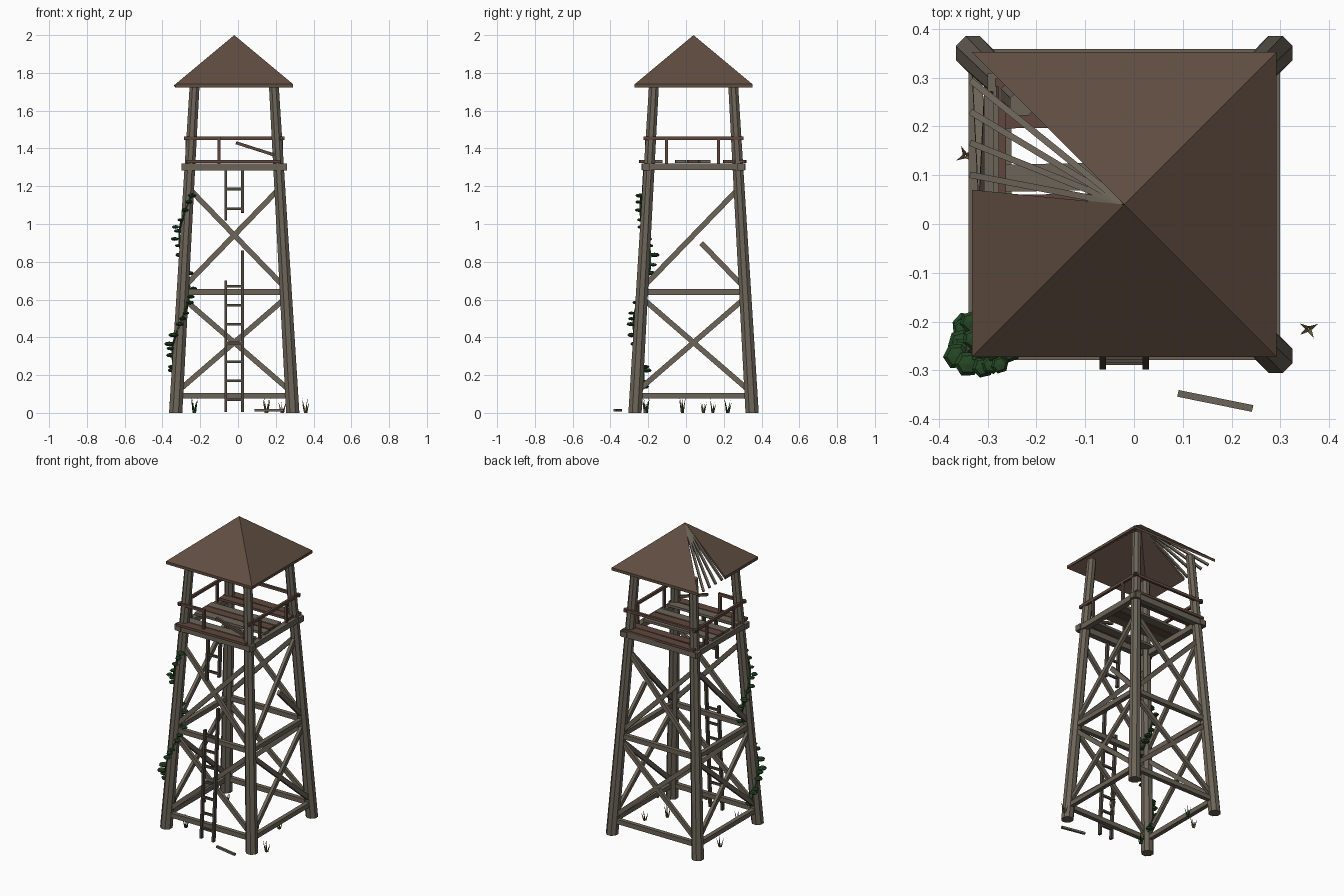
import bpy, bmesh, math, random
from mathutils import Vector, Matrix

if "Cube" in bpy.data.objects:
    bpy.data.objects.remove(bpy.data.objects["Cube"])

random.seed(4)
CX, CY = -0.02, 0.04            # tower axis


def material(name, rgb):
    m = bpy.data.materials.new(name)
    m.diffuse_color = (*rgb, 1)
    m.use_nodes = True
    m.node_tree.nodes["Principled BSDF"].inputs["Base Color"].default_value = m.diffuse_color
    return m


GREY = material("weathered_wood", (0.150, 0.127, 0.098))
DARK = material("dark_wood", (0.075, 0.062, 0.048))
RED = material("reddish_wood", (0.115, 0.064, 0.048))
ROOF = material("roof_brown", (0.116, 0.074, 0.052))
LEAF = material("leaf_green", (0.018, 0.062, 0.018))
GRASS = material("dry_grass", (0.16, 0.13, 0.05))


def finish(name, bm, mat):
    bmesh.ops.recalc_face_normals(bm, faces=bm.faces)
    me = bpy.data.meshes.new(name)
    bm.to_mesh(me)
    bm.free()
    me.materials.append(mat)
    ob = bpy.data.objects.new(name, me)
    bpy.context.collection.objects.link(ob)
    return ob


def add_beam(bm, a, b, w, h, side=None):
    """Box from a to b; w lies along the side direction, h across it."""
    a, b = Vector(a), Vector(b)
    d = (b - a).normalized()
    s = Vector(side) if side else d.cross(Vector((0, 0, 1)))
    s = (s - d * s.dot(d)).normalized()
    u = s.cross(d)
    m = Matrix((s, d, u)).transposed().to_4x4()
    m.translation = (a + b) / 2
    bmesh.ops.create_cube(bm, size=1, matrix=m @ Matrix.Diagonal((w, (b - a).length, h, 1)))


def beams(name, mat, items):
    bm = bmesh.new()
    for it in items:
        add_beam(bm, *it)
    return finish(name, bm, mat)


def half(z):
    """Half spacing of the leaning legs at height z."""
    return 0.31 - 0.0578 * z


def P(sx, sy, z):
    return Vector((CX + sx * half(z), CY + sy * half(z), z))


# Octagonal leaning legs
CORNERS = [(-1, -1), (1, -1), (1, 1), (-1, 1)]
bm = bmesh.new()
for sx, sy in CORNERS:
    rings = []
    for z, r in ((0, 0.038), (1.77, 0.028)):
        c = P(sx, sy, z)
        rings.append([bm.verts.new(c + Vector((r * math.cos(t), r * math.sin(t), 0)))
                      for t in [math.radians(22.5 + 45 * k) for k in range(8)]])
    for k in range(8):
        bm.faces.new([rings[0][k], rings[0][k - 1], rings[1][k - 1], rings[1][k]])
    for ring in rings:
        bm.faces.new(ring)
finish("legs", bm, GREY)

# Horizontal rails and cross braces on each side
rails, braces = [], []
for i in range(4):
    A, B = CORNERS[i], CORNERS[(i + 1) % 4]
    n = (A[0] + B[0], A[1] + B[1], 0)
    for z in (0.09, 0.64):
        rails.append((P(*A, z), P(*B, z), 0.028, 0.03, n))
    for z0, z1 in ((0.11, 0.61), (0.66, 1.19)):
        upper = z0 > 0.5
        if not (upper and i == 3):
            braces.append((P(*A, z0), P(*B, z1), 0.02, 0.028, n))
        p, q = P(*B, z0), P(*A, z1)
        if upper and i == 1:            # snapped brace
            q = p.lerp(q, 0.45)
        braces.append((p, q, 0.02, 0.028, n))
beams("side_rails", GREY, rails)
beams("cross_braces", GREY, braces)

# Platform frame and joists
frame = []
for s in (-1, 1):
    frame.append(((CX - 0.28, CY + s * 0.25, 1.303), (CX + 0.28, CY + s * 0.25, 1.303), 0.038, 0.037))
    frame.append(((CX + s * 0.25, CY - 0.275, 1.303), (CX + s * 0.25, CY + 0.275, 1.303), 0.038, 0.035))
beams("platform_frame", GREY, frame)

# Floor planks, two missing
grey_planks, red_planks = [], []
for k, y in enumerate([-0.218, -0.155, None, -0.028, 0.035, 0.098, None, 0.225, 0.288]):
    if y is None:
        continue
    j = random.uniform(-0.012, 0.012)
    item = ((CX - 0.255, y + j * 0.4, 1.330), (CX + 0.25 + j, y - j * 0.4, 1.330), 0.056, 0.016)
    (red_planks if k in (0, 4, 7, 8) else grey_planks).append(item)
beams("grey_planks", GREY, grey_planks)
beams("red_planks", RED, red_planks)

# Railing with a collapsed front section
ZR, R = 1.455, 0.25
rail = [((CX + s * R, CY - 0.265, ZR), (CX + s * R, CY + 0.265, ZR), 0.016, 0.018) for s in (-1, 1)]
rail.append(((CX - 0.265, CY + R, ZR), (CX + 0.265, CY + R, ZR), 0.016, 0.018))
rail.append(((CX - 0.265, CY - R, ZR), (-0.09, CY - R, ZR), 0.016, 0.018))
rail.append(((-0.01, CY - R, 1.43), (0.225, CY - R + 0.01, 1.355), 0.016, 0.016))
for s in (-1, 1):
    for y in (-0.103, 0.172):
        rail.append(((CX + s * R, y, 1.32), (CX + s * R, y, ZR), 0.016, 0.016, (1, 0, 0)))
rail.append(((-0.1, CY - R, 1.32), (-0.1, CY - R, ZR), 0.016, 0.016, (1, 0, 0)))
beams("railing", RED, rail)


# Broken ladder leaning with the front
def L(x, z):
    return (x, -0.287 + 0.055 * z, z)


XL, XR = -0.064, 0.024
ladder = [(L(x, a), L(x, b), 0.014, 0.022, (1, 0, 0)) for x, a, b in
          ((XL, 0.005, 0.70), (XR, 0.005, 0.86), (XL, 1.02, 1.29), (XR, 1.06, 1.29))]
for z in (0.07, 0.17, 0.27, 0.37, 0.47, 0.57, 0.67, 1.08, 1.185):
    ladder.append((L(XL, z), L(XR, z), 0.012, 0.014))
beams("ladder", DARK, ladder)

# Fallen plank on the ground
beams("fallen_plank", GREY, [((0.09, -0.347, 0.014), (0.243, -0.378, 0.014), 0.014, 0.013)])

# Pyramid roof slabs with a torn opening on the left
APEX, EAVE, H = Vector((CX, CY, 2.0)), 1.74, 0.312


def E(x, y):
    return Vector((CX + x, CY + y, EAVE))


c = [E(sx * H, sy * H) for sx, sy in CORNERS]
tear = E(-H, 0.03)
bm = bmesh.new()
for tri in ((c[0], c[1], APEX), (c[1], c[2], APEX), (c[2], c[3], APEX), (tear, c[0], APEX)):
    top = [bm.verts.new(v) for v in tri]
    low = [bm.verts.new(v - Vector((0, 0, 0.018))) for v in tri]
    bm.faces.new(top)
    bm.faces.new(low[::-1])
    for k in range(3):
        bm.faces.new([top[k - 1], low[k - 1], low[k], top[k]])
finish("roof", bm, ROOF)

# Bare rafters in the opening
drop = Vector((0, 0, 0.012))
beams("rafters", GREY, [(E(-H, y - CY) - drop, APEX - drop, 0.013, 0.014)
                        for y in (0.10, 0.165, 0.228, 0.292)])


# Vine spiralling up the front left leg
def vine(z, r):
    t = math.radians(-80 + (z - 1.12) * 360 / 0.62)
    return P(-1, -1, z) + Vector((r * math.cos(t), r * math.sin(t), 0))


zs = [0.12 + 1.04 * k / 40 for k in range(41)]
beams("vine_stem", LEAF, [(vine(a, 0.036), vine(b, 0.036), 0.008, 0.008) for a, b in zip(zs, zs[1:])])
bm = bmesh.new()
for k in range(26):
    z = 0.13 + 1.03 * k / 25 + random.uniform(-0.015, 0.015)
    s = random.uniform(0.018, 0.028)
    m = Matrix.Translation(vine(z, random.uniform(0.042, 0.062))) @ Matrix.Rotation(random.random() * 3, 4, 'Z')
    bmesh.ops.create_uvsphere(bm, u_segments=6, v_segments=4, radius=1,
                              matrix=m @ Matrix.Diagonal((s, s, s * 0.45, 1)))
finish("vine_leaves", bm, LEAF)

# Grass tufts
for name, mat, spots in (
        ("dry_grass", GRASS, ((0.358, -0.215), (-0.345, 0.14), (0.235, 0.09), (0.15, -0.02))),
        ("green_grass", LEAF, ((-0.235, 0.22), (-0.23, -0.21)))):
    bm = bmesh.new()
    for x, y in spots:
        for k in range(4):
            t = k * 1.6 + random.random()
            lean = Vector((math.cos(t), math.sin(t), 0))
            base = Vector((x, y, 0)) + lean * 0.004
            tip = base + lean * 0.018 + Vector((0, 0, random.uniform(0.05, 0.085)))
            foot = [bm.verts.new(base + Vector((0.006 * math.cos(a), 0.006 * math.sin(a), 0)))
                    for a in (t, t + 2.1, t + 4.2)]
            top = bm.verts.new(tip)
            bm.faces.new(foot)
            for j in range(3):
                bm.faces.new([foot[j - 1], foot[j], top])
    finish(name, bm, mat)
